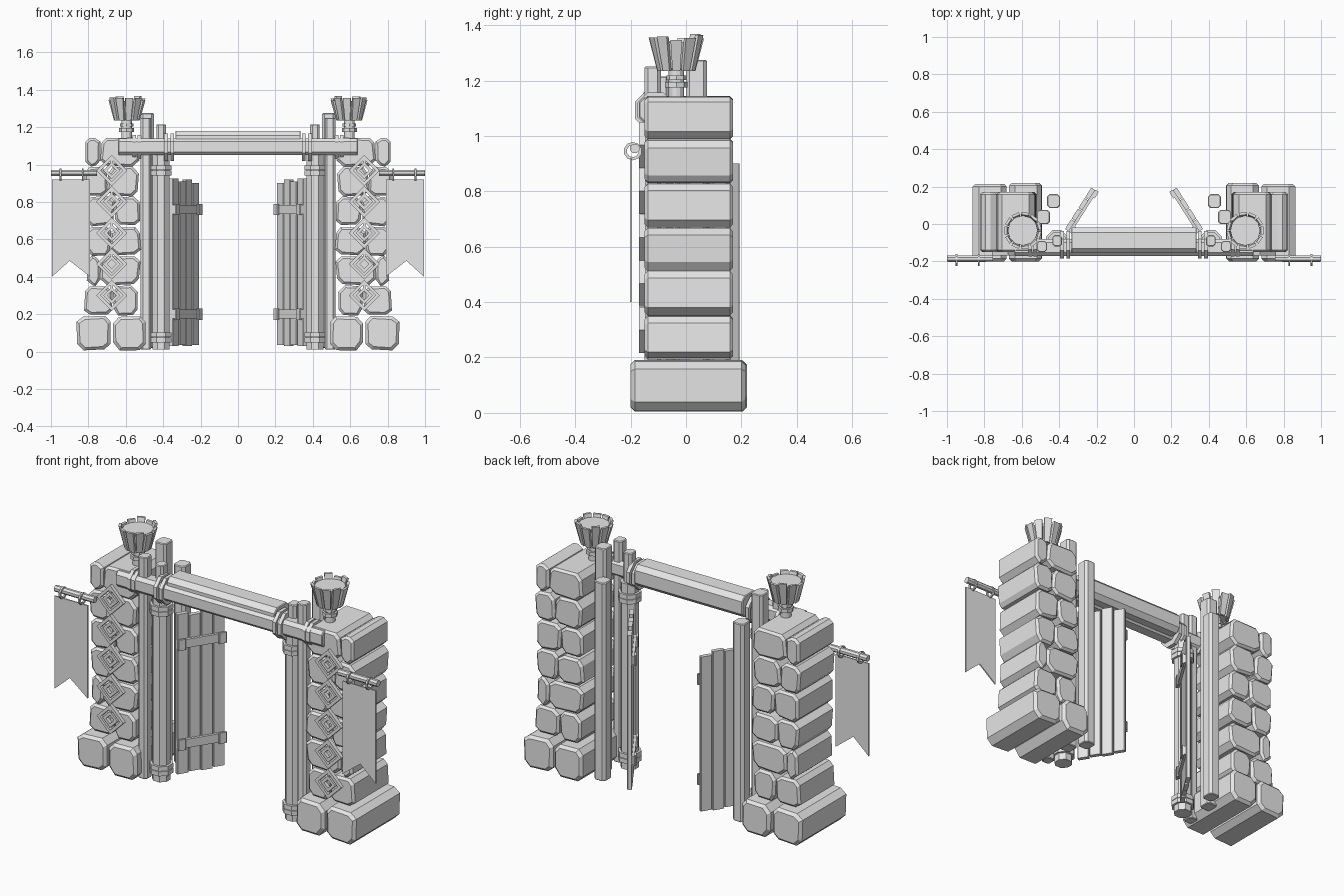
import bpy, bmesh, math, random
from mathutils import Vector, Matrix

random.seed(4)
old = bpy.data.objects.get("Cube")
if old:
    bpy.data.objects.remove(old, do_unlink=True)

grey = bpy.data.materials.new("plain grey")
grey.use_nodes = True
grey.diffuse_color = (0.8, 0.8, 0.8, 1)
grey.node_tree.nodes["Principled BSDF"].inputs["Base Color"].default_value = (0.8, 0.8, 0.8, 1)


def loft(bm, rings, closed=False):
    """Skin a list of equal point rings, capped or joined end to start."""
    vs = [[bm.verts.new(p) for p in ring] for ring in rings]
    n = len(vs[0])
    for a, b in zip(vs, vs[1:] + (vs[:1] if closed else [])):
        for i in range(n):
            j = (i + 1) % n
            bm.faces.new((a[i], a[j], b[j], b[i]))
    if not closed:
        bm.faces.new(vs[0])
        bm.faces.new(vs[-1])


def block(bm, low, high, chamfer, inset=0.0, axis=2, turn=0.0, rough=0.0):
    """Bar along an axis with chamfered long edges and softened ends."""
    low, high = Vector(low), Vector(high)
    mid, half = (low + high) / 2, (high - low) / 2
    a, b = [i for i in range(3) if i != axis]
    rot = Matrix.Rotation(turn, 3, 'Z')
    w, h, c = half[a], half[b], chamfer
    outline = [(w, h - c), (w - c, h), (c - w, h), (-w, h - c),
               (-w, c - h), (c - w, -h), (w - c, -h), (w, c - h)]
    jitter = [(random.uniform(-rough, rough), random.uniform(-rough, rough)) for _ in outline]
    length = half[axis]
    stops = [(-length, inset), (inset - length, 0), (length - inset, 0), (length, inset)]
    if not inset:
        stops = [(-length, 0), (length, 0)]
    rings = []
    for t, shrink in stops:
        ring = []
        for (u, v), (ju, jv) in zip(outline, jitter):
            p = Vector((0, 0, 0))
            p[axis] = t
            p[a] = u * (1 - shrink / w) + ju
            p[b] = v * (1 - shrink / h) + jv
            ring.append(mid + rot @ p)
        rings.append(ring)
    loft(bm, rings)


def lathe(bm, profile, n, centre, axis='Z', closed=False, phase=0.0):
    """Turn (radius, height) pairs around an axis."""
    rot = {'Z': Matrix.Identity(3), 'X': Matrix.Rotation(math.pi / 2, 3, 'Y'),
           'Y': Matrix.Rotation(math.pi / 2, 3, 'X')}[axis]
    turn = [phase + math.tau * i / n for i in range(n)]
    loft(bm, [[Vector(centre) + rot @ Vector((r * math.cos(t), r * math.sin(t), z))
               for t in turn] for r, z in profile], closed)


def hoop(bm, outer, inner, depth, n, centre, axis, phase=0.0):
    d = depth / 2
    lathe(bm, [(outer, -d), (outer, d), (inner, d), (inner, -d)], n, centre, axis, True, phase)


def finish(bm, name, mirror=True):
    bmesh.ops.recalc_face_normals(bm, faces=bm.faces)
    mesh = bpy.data.meshes.new(name)
    bm.to_mesh(mesh)
    bm.free()
    mesh.materials.append(grey)
    obj = bpy.data.objects.new(name, mesh)
    bpy.context.collection.objects.link(obj)
    if mirror:
        mod = obj.modifiers.new("Mirror", 'MIRROR')
        mod.use_clip = False
        mod.use_mirror_merge = False


EIGHTH = math.pi / 8

# Stone pillars: wide base course and six courses of paired blocks
bm = bmesh.new()
block(bm, (0.49, -0.2, 0.01), (0.672, 0.22, 0.19), 0.035, 0.015, 1, rough=0.006)
block(bm, (0.678, -0.2, 0.01), (0.86, 0.215, 0.19), 0.035, 0.015, 1, rough=0.006)
for i, split in enumerate((0.67, 0.735, 0.68, 0.66, 0.7, 0.665)):
    z = 0.197 + i * 0.159
    top = z + 0.153
    outer = 0.815 + random.uniform(-0.01, 0.005)
    inner = 0.53 + random.uniform(-0.008, 0.008)
    if i == 5:
        split = 0.735
    block(bm, (inner, -0.15, z), (split - 0.002, 0.17, top), 0.03, 0.012, 1, rough=0.005)
    block(bm, (split + 0.002, -0.15, z), (outer, 0.17, top), 0.026, 0.012, 1, rough=0.005)
finish(bm, "stone_pillars")

# Nested diamond ornaments on the pillar fronts
bm = bmesh.new()
for i in range(5):
    centre = (0.675, -0.158, 0.3 + i * 0.167)
    hoop(bm, 0.083, 0.06, 0.022, 4, centre, 'Y')
    hoop(bm, 0.046, 0.024, 0.022, 4, centre, 'Y')
    x, y, z = centre
    block(bm, (x - 0.008, y - 0.01, z + 0.035), (x + 0.008, y + 0.01, z + 0.068), 0.002)
finish(bm, "diamond_ornaments")

# Timber posts beside each pillar
bm = bmesh.new()
block(bm, (0.367, -0.135, 0.01), (0.457, -0.045, 1.05), 0.026)
block(bm, (0.385, -0.12, 1.0), (0.437, -0.06, 1.215), 0.012, 0.004)
block(bm, (0.465, -0.15, 0.01), (0.52, -0.09, 1.25), 0.012, 0.004)
block(bm, (0.45, 0.0, 0.02), (0.52, 0.075, 1.275), 0.012, 0.004)
block(bm, (0.395, 0.085, 0.02), (0.465, 0.16, 1.13), 0.014, 0.004)
finish(bm, "gate_posts")

# Rope bindings on posts and beam
bm = bmesh.new()
for z in (0.062, 0.09, 0.955, 0.983):
    hoop(bm, 0.062, 0.04, 0.025, 8, (0.412, -0.09, z), 'Z', EIGHTH)
for x, r in ((0.352, 0.08), (0.385, 0.08), (0.528, 0.07), (0.555, 0.07)):
    hoop(bm, r, 0.045, 0.02, 8, (x, -0.11, 1.093), 'X', EIGHTH)
finish(bm, "rope_bindings")

# Cross beam with a heavier log on top
bm = bmesh.new()
block(bm, (-0.64, -0.17, 1.05), (0.64, -0.08, 1.14), 0.018, 0.004, 0)
finish(bm, "cross_beam", False)
bm = bmesh.new()
block(bm, (-0.335, -0.155, 1.06), (0.335, -0.02, 1.18), 0.025, 0.004, 0)
finish(bm, "upper_beam", False)

# Open doors: four planks and two straps on the inner face
hinge, tip = Vector((0.36, -0.035, 0)), Vector((0.217, 0.19, 0))
along = tip - hinge
angle = math.atan2(along.y, along.x)
side = Vector((along.y, -along.x, 0)).normalized()
if side.y > 0:
    side = -side


def door_bar(bm, start, end, z0, z1, thick, offset):
    mid = hinge + along * (start + end) / 2 + side * offset
    half = Vector((along.length * (end - start) / 2, thick / 2, 0))
    block(bm, mid - half + Vector((0, 0, z0)), mid + half + Vector((0, 0, z1)), 0.003, turn=angle)


bm = bmesh.new()
for i, top in enumerate((0.925, 0.91, 0.92, 0.9)):
    door_bar(bm, i / 4 + 0.008, (i + 1) / 4 - 0.008, 0.03 + 0.006 * (i % 2), top, 0.024, 0)
finish(bm, "door_planks")
bm = bmesh.new()
for z in (0.2, 0.76):
    door_bar(bm, 0.0, 1.0, z - 0.024, z + 0.024, 0.016, 0.018)
    for spot in (0.06, 0.9):
        door_bar(bm, spot - 0.06, spot + 0.1, z - 0.03, z + 0.03, 0.012, 0.028)
finish(bm, "door_straps")

# Torch baskets on the pillar tops
torch = Vector((0.595, -0.035, 0))
bm = bmesh.new()
lathe(bm, [(0.028, 1.13), (0.028, 1.24), (0.055, 1.242), (0.08, 1.34)], 12, torch)
hoop(bm, 0.04, 0.02, 0.02, 8, torch + Vector((0, 0, 1.185)), 'Z')
hoop(bm, 0.036, 0.02, 0.016, 8, torch + Vector((0, 0, 1.21)), 'Z')
finish(bm, "torch_bowls")
bm = bmesh.new()
count = 11
for i in range(count):
    spin = Matrix.Rotation(math.tau * i / count, 3, 'Z')
    rings = []
    for r, w, z in ((0.054, 0.014, 1.235), (0.084, 0.021, 1.355 + random.uniform(-0.018, 0.013))):
        corners = ((r, -w), (r + 0.014, -w), (r + 0.014, w), (r, w))
        rings.append([torch + spin @ Vector((u, v, z)) for u, v in corners])
    loft(bm, rings)
finish(bm, "torch_slats")

# Banner poles, hanging rings and swallow-tailed cloth
bm = bmesh.new()
lathe(bm, [(0.018, 0.755), (0.018, 1.0)], 8, (0, -0.185, 0.955), 'X', phase=EIGHTH)
finish(bm, "banner_poles")
bm = bmesh.new()
for x in (0.83, 0.95):
    hoop(bm, 0.033, 0.022, 0.01, 10, (x, -0.192, 0.945), 'X')
finish(bm, "banner_rings")
bm = bmesh.new()
cloth = [(0.79, 0.92), (0.995, 0.92), (0.995, 0.4), (0.9, 0.485), (0.79, 0.4)]
loft(bm, [[Vector((x, y, z)) for x, z in cloth] for y in (-0.203, -0.196)])
finish(bm, "banner_cloths")
